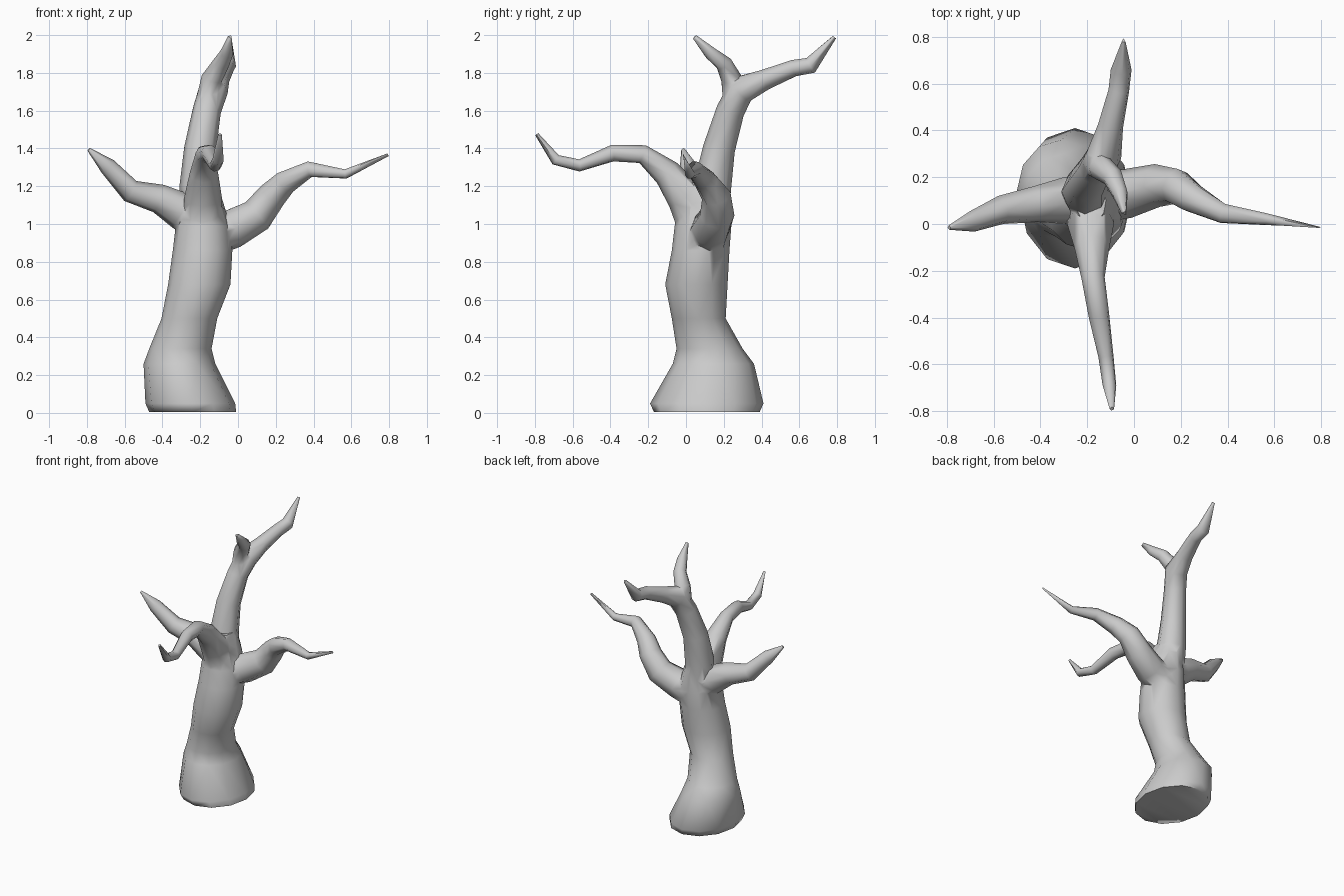
import bpy, bmesh, math
from mathutils import Vector

cube = bpy.data.objects.get("Cube")
if cube:
    bpy.data.objects.remove(cube, do_unlink=True)

bark = bpy.data.materials.new("grey bark")
bark.use_nodes = True
bark.diffuse_color = (0.6, 0.6, 0.6, 1)
bark.node_tree.nodes["Principled BSDF"].inputs["Base Color"].default_value = (0.6, 0.6, 0.6, 1)


def loft(name, rings):
    """Capped tube through a list of point rings."""
    bm = bmesh.new()
    loops = [[bm.verts.new(p) for p in ring] for ring in rings]
    n = len(loops[0])
    for a, b in zip(loops, loops[1:]):
        for i in range(n):
            j = (i + 1) % n
            bm.faces.new((a[i], a[j], b[j], b[i]))
    bm.faces.new(loops[0][::-1])
    bm.faces.new(loops[-1])
    bmesh.ops.recalc_face_normals(bm, faces=bm.faces)
    mesh = bpy.data.meshes.new(name)
    bm.to_mesh(mesh)
    bm.free()
    mesh.materials.append(bark)
    obj = bpy.data.objects.new(name, mesh)
    bpy.context.collection.objects.link(obj)
    return obj


def branch(name, path, sides=8):
    """Tapered limb through (x, y, z, radius) stations."""
    pts = [Vector(p[:3]) for p in path]
    rings, side = [], None
    for i, p in enumerate(pts):
        before = (p - pts[i - 1]).normalized() if i else Vector()
        after = (pts[i + 1] - p).normalized() if i + 1 < len(pts) else Vector()
        t = (before + after).normalized()
        side = t.orthogonal() if side is None else side - t * side.dot(t)
        side.normalize()
        up = t.cross(side)
        r = path[i][3]
        rings.append([p + r * (math.cos(a) * side + math.sin(a) * up)
                      for a in (2 * math.pi * k / sides for k in range(sides))])
    return loft(name, rings)


# Trunk: z, x range, y range of each cross-section
sections = [(0.005, -0.47, -0.01, -0.17, 0.39), (0.05, -0.49, -0.015, -0.19, 0.41),
            (0.26, -0.5, -0.12, -0.07, 0.36), (0.34, -0.47, -0.14, -0.05, 0.3),
            (0.5, -0.405, -0.11, -0.075, 0.21), (0.68, -0.37, -0.04, -0.11, 0.22),
            (0.86, -0.345, -0.03, -0.075, 0.23), (0.99, -0.33, -0.04, -0.06, 0.24),
            (1.12, -0.29, -0.08, -0.04, 0.23), (1.22, -0.25, -0.12, 0.0, 0.2)]
rings = []
for z, x0, x1, y0, y1 in sections:
    rings.append([((x0 + x1) / 2 + (x1 - x0) / 2 * math.cos(a),
                   (y0 + y1) / 2 + (y1 - y0) / 2 * math.sin(a), z)
                  for a in (2 * math.pi * k / 12 for k in range(12))])
trunk = loft("tree_trunk", rings)

# Limbs
limbs = [
    branch("upper_limb", [(-0.2, 0.11, 0.95, 0.11), (-0.21, 0.14, 1.2, 0.1),
                          (-0.2, 0.175, 1.4, 0.085), (-0.165, 0.235, 1.6, 0.075),
                          (-0.13, 0.29, 1.71, 0.078), (-0.1, 0.42, 1.765, 0.055),
                          (-0.065, 0.57, 1.825, 0.045), (-0.055, 0.66, 1.84, 0.045),
                          (-0.045, 0.785, 1.99, 0.012)]),
    branch("upper_fork", [(-0.155, 0.26, 1.66, 0.065), (-0.14, 0.24, 1.77, 0.055),
                          (-0.09, 0.2, 1.85, 0.045), (-0.06, 0.13, 1.905, 0.035),
                          (-0.04, 0.045, 1.99, 0.014)]),
    branch("front_limb", [(-0.19, 0.08, 0.92, 0.1), (-0.185, -0.0, 1.14, 0.1),
                          (-0.18, -0.1, 1.27, 0.075), (-0.175, -0.23, 1.37, 0.05),
                          (-0.15, -0.39, 1.375, 0.045), (-0.12, -0.565, 1.31, 0.033),
                          (-0.105, -0.69, 1.34, 0.03), (-0.095, -0.79, 1.475, 0.01)]),
    branch("right_limb", [(-0.19, 0.11, 0.99, 0.1), (-0.3, 0.1, 1.07, 0.1),
                          (-0.42, 0.085, 1.135, 0.078), (-0.57, 0.06, 1.175, 0.062),
                          (-0.69, 0.012, 1.305, 0.046), (-0.79, -0.015, 1.395, 0.01)]),
    branch("left_limb", [(-0.18, 0.11, 0.92, 0.11), (-0.03, 0.13, 0.975, 0.105),
                         (0.1, 0.165, 1.045, 0.092), (0.18, 0.16, 1.15, 0.078),
                         (0.25, 0.11, 1.22, 0.065), (0.38, 0.045, 1.29, 0.044),
                         (0.57, 0.02, 1.265, 0.026), (0.795, -0.015, 1.367, 0.008)]),
]

# Fuse the limbs into the trunk
bpy.context.view_layer.objects.active = trunk
for limb in limbs:
    mod = trunk.modifiers.new("fuse", 'BOOLEAN')
    mod.operation = 'UNION'
    mod.solver = 'EXACT'
    mod.object = limb
    bpy.ops.object.modifier_apply(modifier=mod.name)
    bpy.data.objects.remove(limb, do_unlink=True)

# Soften the crotches where limbs meet
bm = bmesh.new()
bm.from_mesh(trunk.data)
bmesh.ops.remove_doubles(bm, verts=bm.verts, dist=0.012)
bmesh.ops.triangulate(bm, faces=bm.faces)
bm.to_mesh(trunk.data)
bm.free()

bpy.ops.object.select_all(action='DESELECT')
trunk.select_set(True)
bpy.ops.object.shade_smooth_by_angle(angle=math.radians(65))
